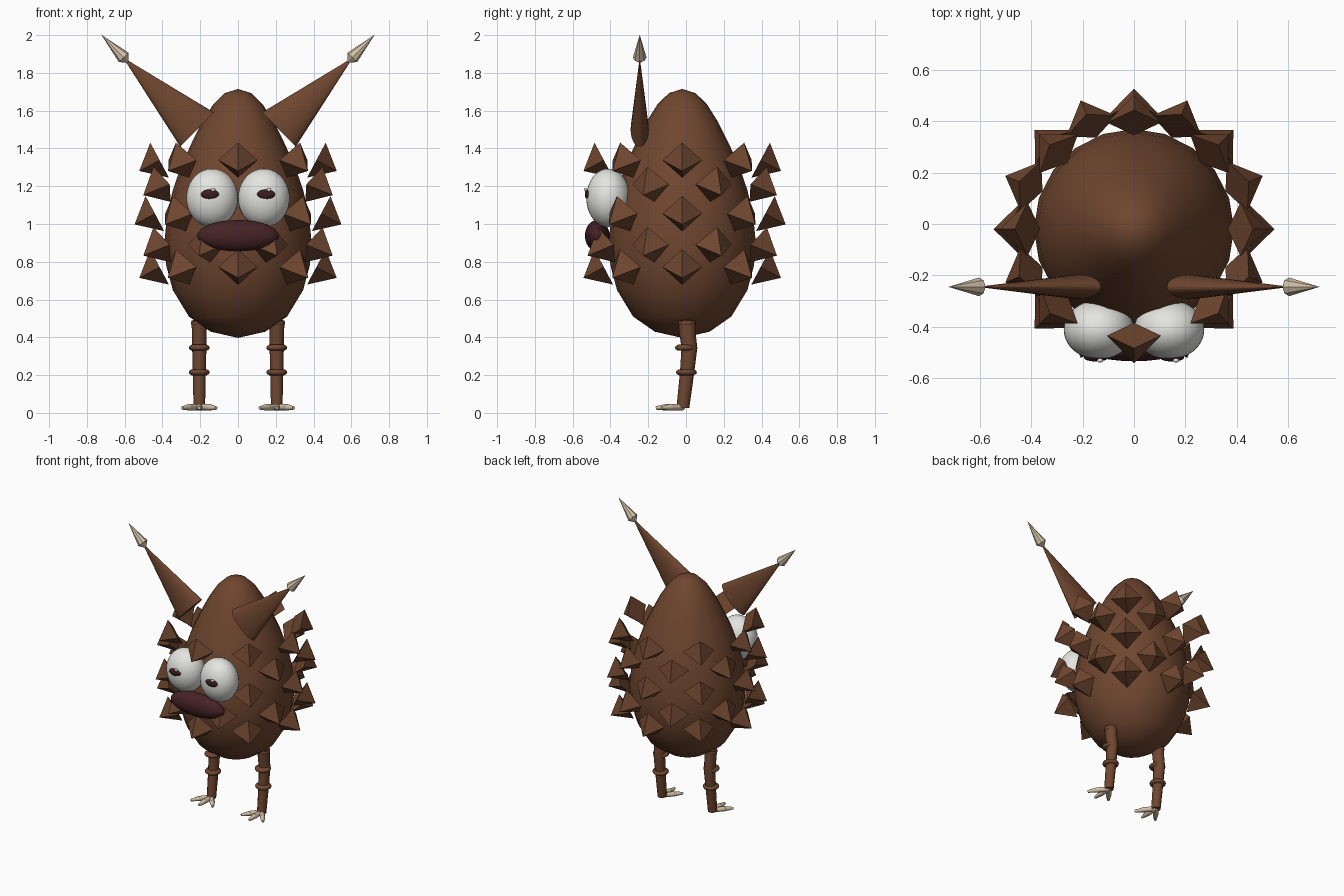
import bpy, bmesh, math
from mathutils import Vector, Matrix

if "Cube" in bpy.data.objects:
    bpy.data.objects.remove(bpy.data.objects["Cube"])


def material(name, rgb):
    m = bpy.data.materials.new(name)
    m.diffuse_color = (*rgb, 1)
    m.use_nodes = True
    m.node_tree.nodes["Principled BSDF"].inputs["Base Color"].default_value = m.diffuse_color
    return m


BROWN = material("brown", (0.16, 0.062, 0.029))
CREAM = material("cream", (0.66, 0.54, 0.39))
WHITE = material("white", (0.78, 0.78, 0.75))
DARK = material("dark_maroon", (0.045, 0.012, 0.014))
LIP = material("lip_maroon", (0.06, 0.016, 0.019))
CY = -0.02  # body axis


def finish(bm, name, mat, smooth=None):
    bmesh.ops.recalc_face_normals(bm, faces=bm.faces)
    me = bpy.data.meshes.new(name)
    bm.to_mesh(me)
    bm.free()
    ob = bpy.data.objects.new(name, me)
    bpy.context.collection.objects.link(ob)
    me.materials.append(mat)
    if smooth:
        bpy.ops.object.select_all(action='DESELECT')
        ob.select_set(True)
        bpy.context.view_layer.objects.active = ob
        bpy.ops.object.shade_smooth_by_angle(angle=math.radians(smooth))
    return ob


def cone(bm, a, b, r1, r2, sides):
    """Tapered cylinder from a to b."""
    a, b = Vector(a), Vector(b)
    d = b - a
    mat = Matrix.Translation((a + b) / 2) @ d.to_track_quat('Z', 'Y').to_matrix().to_4x4()
    bmesh.ops.create_cone(bm, cap_ends=True, segments=sides, radius1=r1,
                          radius2=r2, depth=d.length, matrix=mat)


def lathe(bm, profile, sides, center=(0, 0)):
    """Surface of revolution around z; radius 0 closes an end."""
    rings = []
    for r, z in profile:
        n = 1 if r == 0 else sides
        rings.append([bm.verts.new((center[0] + r * math.cos(2 * math.pi * i / sides),
                                    center[1] + r * math.sin(2 * math.pi * i / sides), z))
                      for i in range(n)])
    for p, q in zip(rings, rings[1:]):
        for i in range(sides):
            j = (i + 1) % sides
            vs = [p[i % len(p)], p[j % len(p)], q[j % len(q)], q[i % len(q)]]
            bm.faces.new(list(dict.fromkeys(vs)))


def ellipsoid(name, c, r, mat, u=24, v=16):
    bm = bmesh.new()
    bmesh.ops.create_uvsphere(bm, u_segments=u, v_segments=v, radius=1,
                              matrix=Matrix.Translation(c) @ Matrix.Diagonal((*r, 1)))
    return finish(bm, name, mat, 60)


# Egg-shaped body
bm = bmesh.new()
lathe(bm, [(0, 0.397), (0.145, 0.43), (0.26, 0.51), (0.345, 0.65), (0.38, 0.78),
           (0.39, 0.9), (0.376, 1.04), (0.345, 1.18), (0.30, 1.31), (0.245, 1.43),
           (0.19, 1.54), (0.13, 1.635), (0.07, 1.693), (0, 1.715)], 20, (0, CY))
finish(bm, "body", BROWN, 60)

# Staggered rows of pyramid spikes pointing outward and down
bm = bmesh.new()
tilt = math.radians(28)
rows = [(1.338, 0.415), (1.21, 0.435), (1.055, 0.44), (0.89, 0.435), (0.772, 0.415)]
for k, (z, rad) in enumerate(rows):
    for i in range(8):
        az = math.radians(45 * i + (22.5 if k % 2 else 0) - 90)
        # the eyes and mouth take the place of the front spikes
        if (k == 2 and i == 0) or (k == 1 and i in (0, 7)):
            continue
        out = Vector((math.cos(az), math.sin(az), 0))
        side = Vector((-out.y, out.x, 0))
        mid = out * rad + Vector((0, CY, z))
        up = out * math.sin(tilt) + Vector((0, 0, math.cos(tilt)))
        axis = out * math.cos(tilt) - Vector((0, 0, math.sin(tilt)))
        base = [bm.verts.new(mid + d * 0.105) for d in (up, side, -up, -side)]
        tip = bm.verts.new(mid + axis * 0.122)
        bm.faces.new(base)
        for j in range(4):
            bm.faces.new((base[j], base[(j + 1) % 4], tip))
finish(bm, "spikes", BROWN)

for s, label in ((-1, "left"), (1, "right")):
    # Flattened horn with a pale point
    bm = bmesh.new()
    cone(bm, (0.217 * s, 0, 1.50), (0.597 * s, 0, 1.87), 0.127, 0.004, 24)
    for v in bm.verts:
        v.co.y = v.co.y * 0.38 - 0.245
    finish(bm, label + "_horn", BROWN, 40)
    bm = bmesh.new()
    cone(bm, (0.605 * s, -0.245, 1.882), (0.722 * s, -0.245, 2.0), 0.036, 0.0005, 8)
    cone(bm, (0.583 * s, -0.245, 1.858), (0.605 * s, -0.245, 1.882), 0.006, 0.036, 8)
    finish(bm, label + "_horn_point", CREAM, 30)

    # Eye, pupil and glint
    ellipsoid(label + "_eye", (0.137 * s, -0.412, 1.138), (0.137, 0.116, 0.155), WHITE, 32, 20)
    ellipsoid(label + "_pupil", (0.148 * s, -0.52, 1.157), (0.048, 0.016, 0.026), DARK)
    ellipsoid(label + "_glint", (0.148 * s + 0.016, -0.532, 1.182), (0.012, 0.008, 0.01), WHITE, 12, 8)

    # Bent leg
    x = 0.205 * s
    bm = bmesh.new()
    path = [(0.003, 0.49, 0.046), (0.008, 0.42, 0.043), (0.018, 0.345, 0.042),
            (0.006, 0.215, 0.038), (-0.017, 0.025, 0.034)]
    rings = []
    for y, z, r in path:
        rings.append([bm.verts.new((x + 0.9 * r * math.cos(a), y + r * math.sin(a), z))
                      for a in (math.tau * i / 12 for i in range(12))])
    for p, q in zip(rings, rings[1:]):
        for i in range(12):
            bm.faces.new((p[i], p[(i + 1) % 12], q[(i + 1) % 12], q[i]))
    bm.faces.new(rings[0])
    bm.faces.new(rings[-1])
    finish(bm, label + "_leg", BROWN, 50)

    # Leg bands
    bm = bmesh.new()
    for y, z, r in ((0.003, 0.475, 0.045), (-0.003, 0.345, 0.055), (0.002, 0.215, 0.055)):
        lathe(bm, [(0, z - 0.016), (r * 0.72, z - 0.016), (r * 0.95, z - 0.008), (r, z),
                   (r * 0.95, z + 0.008), (r * 0.72, z + 0.016), (0, z + 0.016)], 16, (x, y))
    finish(bm, label + "_leg_bands", BROWN, 50)

    # Clawed foot
    bm = bmesh.new()
    for deg in (-38, 0, 38):
        a = math.radians(deg)
        d = Vector((math.sin(a), -math.cos(a), 0))
        o = Vector((x, -0.015, 0.032))
        cone(bm, o, o + d * 0.085, 0.016, 0.018, 8)
        cone(bm, o + d * 0.085, o + d * 0.145 - Vector((0, 0, 0.004)), 0.018, 0.009, 8)
    zmin = min(v.co.z for v in bm.verts)
    for v in bm.verts:
        v.co.z = max(0.0, v.co.z - zmin)
    bmesh.ops.translate(bm, verts=bm.verts, vec=(0, 0, 0.012 if zmin > 0.012 else 0))
    finish(bm, label + "_foot", CREAM, 50)

# Mouth
ellipsoid("mouth", (0, -0.47, 0.938), (0.215, 0.065, 0.083), LIP, 28, 16)
